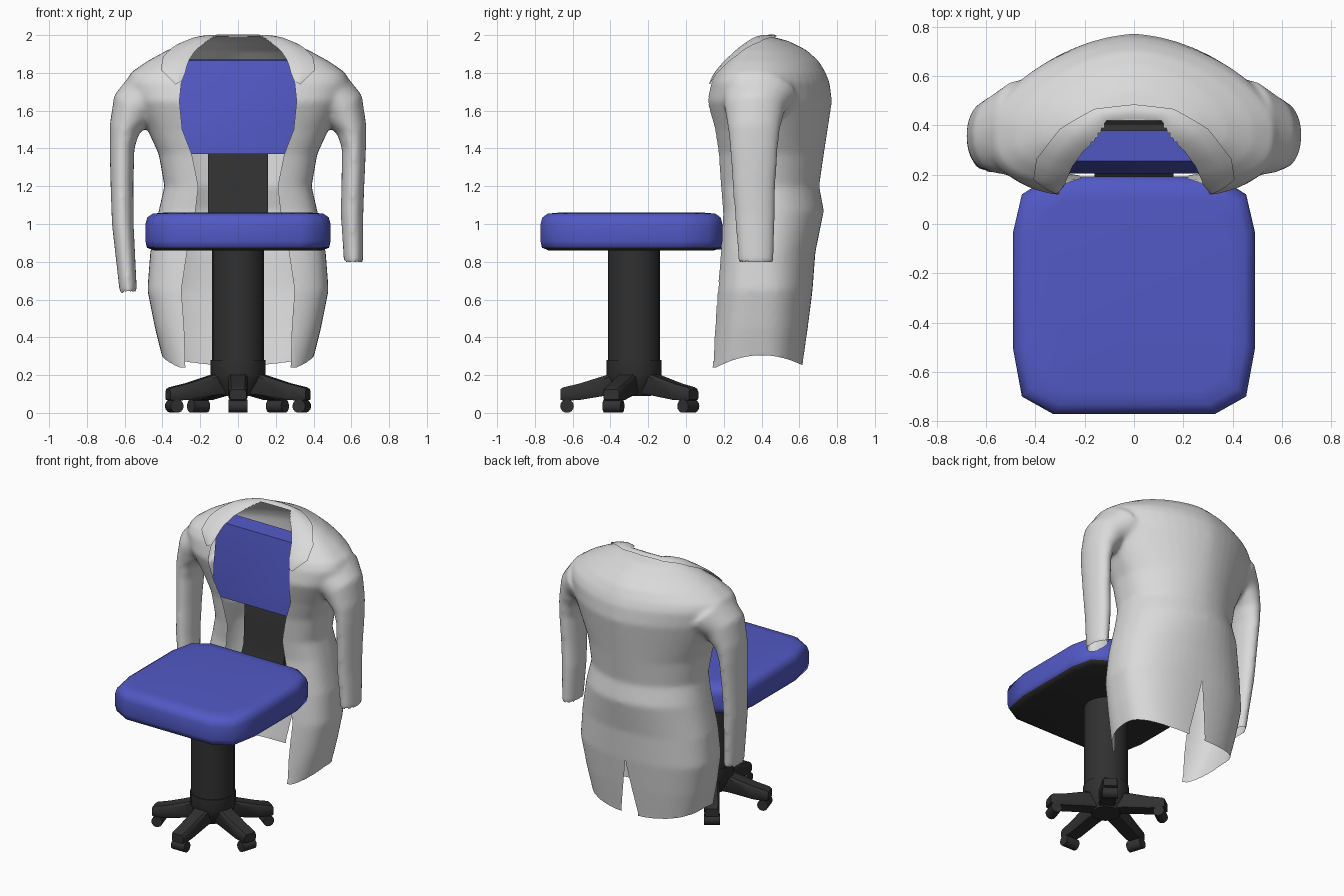
import bpy, bmesh, math
from math import sin, cos, pi, radians
from mathutils import Vector, Matrix
from mathutils.bvhtree import BVHTree

if "Cube" in bpy.data.objects:
    bpy.data.objects.remove(bpy.data.objects["Cube"])


def material(name, rgb):
    m = bpy.data.materials.new(name)
    m.diffuse_color = (*rgb, 1)
    m.use_nodes = True
    m.node_tree.nodes["Principled BSDF"].inputs["Base Color"].default_value = m.diffuse_color
    return m


BLUE = material("blue fabric", (0.085, 0.10, 0.56))
BLACK = material("black plastic", (0.03, 0.03, 0.03))
WHITE = material("white cloth", (0.70, 0.70, 0.70))


def activate(ob):
    bpy.ops.object.select_all(action='DESELECT')
    ob.select_set(True)
    bpy.context.view_layer.objects.active = ob


def loft(name, rows, mat, closed=True, mirror=False, angle=40):
    """Skin rows of points; closed rows become capped tubes."""
    bm = bmesh.new()
    grid = [[bm.verts.new(p) for p in row] for row in rows]
    n = len(rows[0])
    for a, b in zip(grid, grid[1:]):
        for j in range(n if closed else n - 1):
            k = (j + 1) % n
            bm.faces.new((a[j], a[k], b[k], b[j]))
    if closed:
        bm.faces.new(grid[0][::-1])
        bm.faces.new(grid[-1])
        bmesh.ops.recalc_face_normals(bm, faces=bm.faces)
    me = bpy.data.meshes.new(name)
    bm.to_mesh(me)
    bm.free()
    ob = bpy.data.objects.new(name, me)
    bpy.context.collection.objects.link(ob)
    me.materials.append(mat)
    activate(ob)
    bpy.ops.object.shade_smooth_by_angle(angle=radians(angle))
    if mirror:
        ob.modifiers.new("mirror", 'MIRROR').merge_threshold = 0.001
    return ob


def circle(c, r, axis='Z', n=20):
    angles = [2 * pi * i / n for i in range(n)]
    return [Vector(c) + Vector((r * cos(a), r * sin(a), 0) if axis == 'Z' else (0, r * cos(a), r * sin(a)))
            for a in angles]


# Seat cushion: octagonal outline in soft layers, black underside
half = [(.33, -.77), (.455, -.70), (.49, -.51), (.49, -.03), (.455, .12), (.34, .193)]
outline = half + [(-x, y) for x, y in reversed(half)]
layers = [(.91, .86), (.985, .875), (1, .91), (1, 1.0), (.98, 1.035), (.92, 1.055), (.8, 1.06)]
seat = loft("seat", [[(x * s, -.29 + (y + .29) * s, z) for x, y in outline] for s, z in layers], BLUE, angle=60)
seat.data.materials.append(BLACK)
for p in seat.data.polygons:
    if p.normal.z < -.9:
        p.material_index = 1

# Column and hub
CY = -.275
loft("column", [circle((0, CY, z), .138) for z in (.26, .865)], BLACK)
loft("hub", [circle((0, CY, z), r) for r, z in ((.09, .09), (.13, .16), (.145, .2), (.145, .28))], BLACK)

# Five-star base with casters
leg_profile = [(.06, .10, .215, .052), (.13, .095, .205, .052), (.29, .068, .155, .05),
               (.375, .065, .135, .048), (.39, .07, .125, .044)]   # radius, bottom, top, half width
for i in range(5):
    turn = Matrix.Translation((0, CY, 0)) @ Matrix.Rotation(2 * pi * i / 5, 4, 'Z')
    rows = []
    for r, b, t, w in leg_profile:
        sec = [(-w * .85, b), (w * .85, b), (w, b + .012), (w, t - .015), (w * .75, t), (-w * .75, t),
               (-w, t - .015), (-w, b + .012)]
        rows.append([turn @ Vector((x, -r, z)) for x, z in sec])
    loft("base_leg", rows, BLACK)
    loft("caster_wheel", [[turn @ p for p in circle((x, -.355, .036), .036, 'X', 14)] for x in (-.05, .05)], BLACK)


# Backrest cushion, its shell and the support bar: yz profiles spread along x
def slab(name, profile, widths, mat):
    cy = sum(p[0] for p in profile) / len(profile)
    cz = sum(p[1] for p in profile) / len(profile)
    rows = [[(x, cy + (y - cy) * s, cz + (z - cz) * s) for y, z in profile] for x, s in widths]
    return loft(name, rows, mat, angle=30)


soft = [(-.345, .84), (-.32, 1), (.32, 1), (.345, .84)]
slab("backrest", [(.205, 1.37), (.21, 1.55), (.255, 1.865), (.38, 1.872), (.38, 1.37)], soft, BLUE)
slab("backrest_shell", [(.38, 1.39), (.38, 1.865), (.405, 1.85), (.415, 1.6), (.405, 1.41)], soft, BLACK)
front = [(.05, .90), (.18, .90), (.25, .95), (.29, 1.05), (.30, 1.31), (.35, 1.42), (.385, 1.55)]
back = [(.43, 1.55), (.40, 1.40), (.35, 1.29), (.34, 1.03), (.29, .91), (.19, .865), (.05, .87)]
slab("back_support", front + back, [(-.16, 1), (.16, 1)], BLACK)

# Coat body: horizontal contours (z, half width, front y, middle y, back y, half opening)
contours = [
    (.18, .36, .135, .40, .61, .28), (.27, .395, .145, .40, .62, .28), (.45, .44, .155, .40, .645, .285),
    (.65, .48, .17, .41, .67, .30), (.85, .465, .185, .41, .685, .27),
    (1.07, .42, .198, .42, .73, .225), (1.2, .39, .185, .42, .705, .21),
    (1.37, .42, .175, .42, .73, .245), (1.5, .48, .155, .42, .75, .295),
    (1.65, .56, .10, .40, .773, .31), (1.75, .59, .125, .39, .76, .30),
    (1.80, .57, .15, .39, .74, .28), (1.86, .485, .20, .39, .705, .265),
    (1.92, .375, .265, .39, .64, .225), (1.97, .255, .335, .395, .54, .16),
    (1.993, .15, .39, .41, .45, .12)]
PF, N = 3.2, 48
rows = []
for z, w, yf, yc, yb, gap in contours:
    pb = 2.3 - .62 * min(1, max(0, (z - .5) / 1.1))
    d = yc - yf
    if z < 1.55:                                    # front depth is measured at the opening
        d /= (1 - (gap / w) ** PF) ** (1 / PF)
    row = []
    for j in range(N):
        s, c = sin(2 * pi * j / N), cos(2 * pi * j / N)
        p = PF if c > 0 else pb
        x = math.copysign(w * abs(s) ** (2 / p), s)
        row.append((x, yc - d * c ** (2 / p) if c > 0 else yc + (yb - yc) * (-c) ** (2 / p), z))
    rows.append(row)
coat = loft("coat", rows, WHITE)


# Hanging sleeves: elliptical rings (x, y, z, radius across, radius in y)
def sleeve(side, lower):
    path = [(.47, .39, 1.68, .15, .20), (.555, .365, 1.61, .125, .16), (.602, .36, 1.50, .081, .138)] + lower
    rows = []
    for i, (x, y, z, rx, ry) in enumerate(path):
        a, b = path[max(i - 1, 0)], path[min(i + 1, len(path) - 1)]
        d = Vector((b[0] - a[0], 0, b[2] - a[2])).normalized()
        across = Vector((-d.z, 0, d.x))
        ring = [Vector((x, y, z)) + across * (rx * cos(t)) + Vector((0, ry * sin(t), 0))
                for t in [2 * pi * k / 20 for k in range(20)]]
        rows.append([(p.x * side, p.y, p.z) for p in ring])
    return loft("sleeve", rows, WHITE)


sleeves = [sleeve(1, [(.614, .36, 1.40, .064, .128), (.608, .36, 1.2, .061, .115),
                      (.604, .365, 1.05, .06, .108), (.612, .37, .79, .051, .093)]),
           sleeve(-1, [(.614, .355, 1.40, .066, .128), (.614, .34, 1.2, .061, .115),
                       (.61, .325, 1.0, .058, .108), (.58, .30, .632, .046, .093)])]

# Fuse body and sleeves into one softened skin
activate(coat)
for s in sleeves:
    s.select_set(True)
bpy.ops.object.join()
rm = coat.modifiers.new("fuse", 'REMESH')
rm.mode, rm.voxel_size = 'VOXEL', .014
sm = coat.modifiers.new("soften", 'SMOOTH')
sm.factor, sm.iterations = .5, 10
for m in ("fuse", "soften"):
    bpy.ops.object.modifier_apply(modifier=m)
bm = bmesh.new()
bm.from_mesh(coat.data)
skin = BVHTree.FromBMesh(bm)


# Cut the front opening, neck, hem, back vent and sleeve ends, then straighten the cut edges
def gap_at(z):
    for a, b in zip(contours, contours[1:]):
        if z <= b[0]:
            return a[5] + (b[5] - a[5]) * max(0, (z - a[0]) / (b[0] - a[0]))
    return contours[-1][5]


def hem_at(y):
    return .24 + .065 * max(0, 1 - ((y - .40) / .24) ** 2)


def vent_at(z):
    return .07 * (.64 - z) / .4


def removed(f):
    c = f.calc_center_median()
    if abs(c.x) > .51 and c.z < 1:
        return f.normal.z < -.5
    return (c.z < hem_at(c.y) or (c.y < .42 and abs(c.x) < gap_at(c.z))
            or (c.y > .5 and abs(c.x) < vent_at(c.z)))


bm.normal_update()
bmesh.ops.delete(bm, geom=[f for f in bm.faces if removed(f)], context='FACES')
for v in bm.verts:
    if not v.is_boundary or (abs(v.co.x) > .51 and v.co.z > .5):
        continue
    if abs(v.co.z - hem_at(v.co.y)) < .013:
        v.co.z = hem_at(v.co.y)
    elif v.co.y > .5 and v.co.z < .63:
        v.co.x = math.copysign(vent_at(v.co.z), v.co.x)
    elif v.co.y < .405 and v.co.z < 1.96:
        v.co.x = math.copysign(gap_at(v.co.z), v.co.x)
    elif v.co.z > 1.95 and abs(v.co.y - .42) < .013:
        v.co.y = .42
bm.to_mesh(coat.data)
bm.free()
if not coat.data.materials:
    coat.data.materials.append(WHITE)
activate(coat)
bpy.ops.object.shade_smooth_by_angle(angle=radians(75))

# Folded collar and lapels, laid on the skin
inner = [(0, .425, 1.985), (.11, .42, 1.985), (.19, .32, 1.95), (.25, .235, 1.885), (.28, .165, 1.815), (.30, .13, 1.755)]
outer = [(0, .485, 1.993), (.16, .468, 1.99), (.30, .385, 1.957), (.395, .265, 1.885), (.41, .175, 1.82), (.33, .12, 1.74)]


def lay(u, lift):
    row = []
    for k in range(len(inner) - 1):
        for f in (0, .25, .5, .75) + ((1,) if k == len(inner) - 2 else ()):
            a = Vector(inner[k]).lerp(Vector(inner[k + 1]), f)
            b = Vector(outer[k]).lerp(Vector(outer[k + 1]), f)
            loc, nor, _, _ = skin.find_nearest(a.lerp(b, u))
            p = loc + nor * lift
            row.append((0 if k == 0 and f == 0 else p.x, p.y, p.z))
    return row


loft("coat_collar", [lay(0, .003), lay(.3, .012), lay(.65, .014), lay(1, .010)], WHITE,
     closed=False, mirror=True, angle=75)
